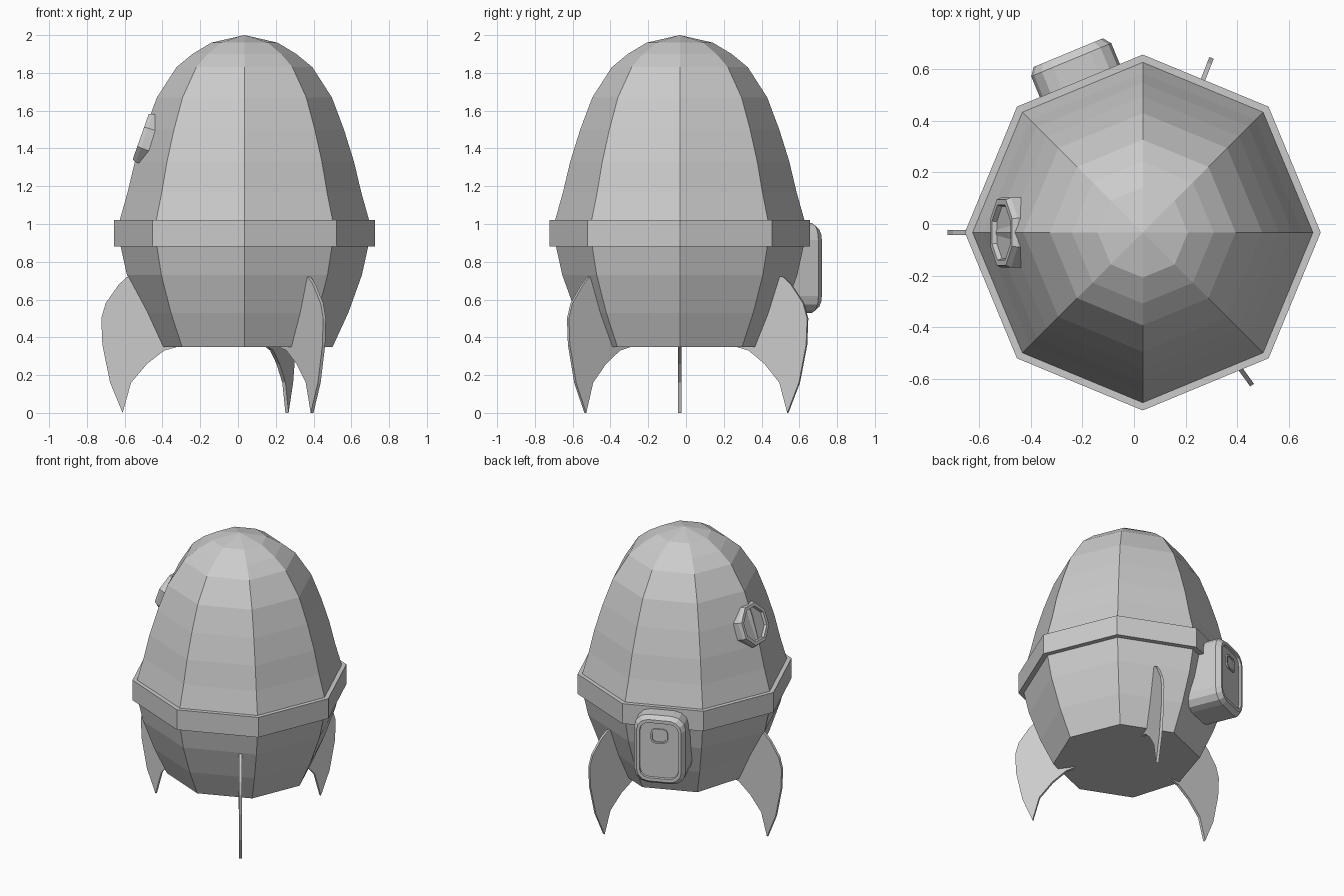
import bpy, bmesh
from math import sin, cos, pi, radians
from mathutils import Vector, Matrix

if "Cube" in bpy.data.objects:
    bpy.data.objects.remove(bpy.data.objects["Cube"])

CX, CY = 0.034, -0.033  # hull axis


def make(name, bm, matrix=None):
    bmesh.ops.remove_doubles(bm, verts=bm.verts, dist=1e-5)
    bmesh.ops.recalc_face_normals(bm, faces=bm.faces)
    me = bpy.data.meshes.new(name)
    bm.to_mesh(me)
    bm.free()
    ob = bpy.data.objects.new(name, me)
    bpy.context.collection.objects.link(ob)
    if matrix:
        ob.matrix_world = matrix
    return ob


def loft(name, loops, matrix=None, caps=True, closed=False):
    """Skin a list of equal-length point loops."""
    bm = bmesh.new()
    rings = [[bm.verts.new(p) for p in lp] for lp in loops]
    pairs = list(zip(rings, rings[1:]))
    if closed:
        pairs.append((rings[-1], rings[0]))
    n = len(rings[0])
    for a, b in pairs:
        for i in range(n):
            j = (i + 1) % n
            bm.faces.new((a[i], a[j], b[j], b[i]))
    if caps and not closed:
        bm.faces.new(rings[0])
        bm.faces.new(rings[-1])
    return make(name, bm, matrix)


def octagon(r, z, turn=0.0):
    return [(r * cos(turn + i * pi / 4), r * sin(turn + i * pi / 4), z) for i in range(8)]


def rounded_rect(w, h, r, z, cy=0.0, n=3):
    pts = []
    for k, (sx, sy) in enumerate([(1, 1), (-1, 1), (-1, -1), (1, -1)]):
        for i in range(n + 1):
            a = (k + i / n) * pi / 2
            pts.append((sx * (w / 2 - r) + r * cos(a), cy + sy * (h / 2 - r) + r * sin(a), z))
    return pts


def facing(origin, normal):
    """Local z points along normal, local y stays upward."""
    z = Vector(normal).normalized()
    x = Vector((0, 0, 1)).cross(z).normalized()
    y = z.cross(x)
    m = Matrix((x, y, z)).transposed().to_4x4()
    m.translation = origin
    return m


hull_axis = Matrix.Translation((CX, CY, 0))

# Upper hull, eight-sided dome
dome = [(0.66, 0.95), (0.66, 1.02), (0.618, 1.17), (0.58, 1.33), (0.527, 1.5), (0.463, 1.67),
        (0.36, 1.83), (0.275, 1.9), (0.175, 1.96), (0.0005, 2.0)]
loft("upper_hull", [octagon(r, z) for r, z in dome], hull_axis)

# Lower hull, tucked in slightly behind the left fin
base = [(0.467, 0.35), (0.55, 0.53), (0.622, 0.73), (0.655, 0.88), (0.655, 0.95)]
lower = loft("lower_hull", [octagon(r, z) for r, z in base], hull_axis)
for v in lower.data.vertices:
    if v.co.z < 0.6 and v.co.x < -0.42 and abs(v.co.y) < 0.01:
        v.co.x += 0.035

# Belt
belt = [(0.66, 1.02), (0.69, 1.02), (0.69, 0.88), (0.64, 0.88)]
loft("belt", [octagon(r, z) for r, z in belt], hull_axis, closed=True)

# Three thin swept fins (radius, height profile)
fin = [(0.645, 0.0), (0.711, 0.16), (0.752, 0.36), (0.758, 0.5), (0.735, 0.58), (0.665, 0.68),
       (0.621, 0.72), (0.55, 0.73), (0.40, 0.38), (0.334, 0.355), (0.425, 0.33), (0.515, 0.26),
       (0.60, 0.16)]
for name, deg, shift in [("left_fin", 180, 0), ("back_fin", 68.5, -0.03), ("front_fin", -54.4, -0.03)]:
    sides = [[(r + shift, t, z) for r, z in fin] for t in (-0.009, 0.009)]
    loft(name, sides, hull_axis @ Matrix.Rotation(radians(deg), 4, 'Z'))

# Porthole: octagonal rim with a recessed pane
rim = [(0.147, -0.10), (0.147, -0.02), (0.138, 0.0), (0.115, 0.0), (0.11, -0.018)]
loft("porthole", [octagon(r, z, pi / 8) for r, z in rim],
     facing((-0.515, CY, 1.462), (-0.943, 0, 0.333)))

# Hatch: rounded box with recessed door and small window
a = radians(112.5)
out = Vector((cos(a), sin(a), 0))
hatch = facing(Vector((CX, CY, 0.767)) + out * 0.755, out)
loft("hatch_frame", [
    rounded_rect(0.336, 0.475, 0.09, -0.25),
    rounded_rect(0.336, 0.475, 0.09, -0.03),
    rounded_rect(0.29, 0.43, 0.075, 0.0),
    rounded_rect(0.255, 0.385, 0.06, 0.0),
    rounded_rect(0.25, 0.38, 0.058, -0.015)], hatch)
loft("hatch_window", [
    rounded_rect(0.11, 0.10, 0.03, -0.02, 0.10),
    rounded_rect(0.11, 0.10, 0.03, -0.006, 0.10),
    rounded_rect(0.09, 0.08, 0.024, -0.006, 0.10),
    rounded_rect(0.088, 0.078, 0.023, -0.013, 0.10)], hatch)
